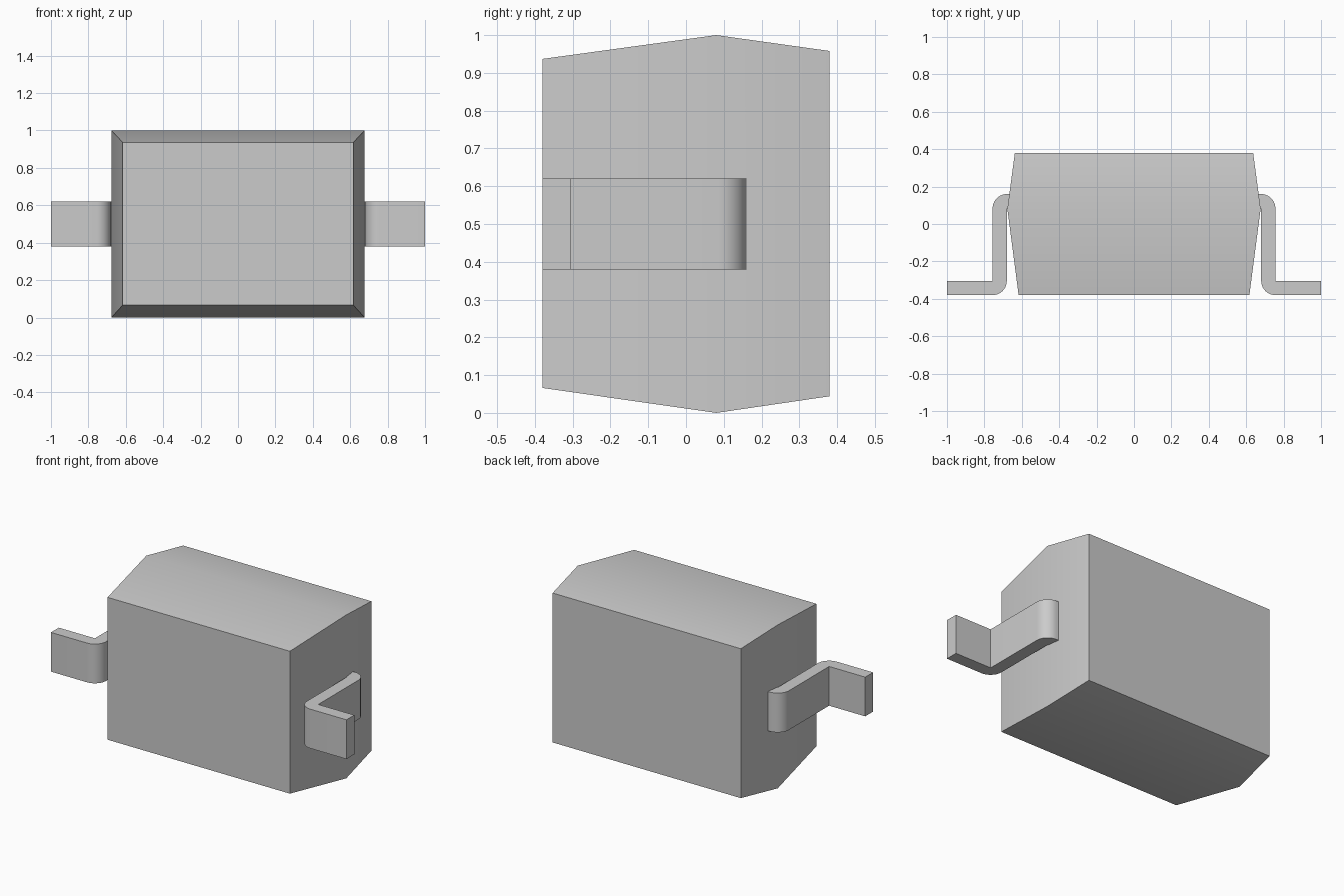
import bpy
import bmesh
from math import cos, sin, pi, radians

cube = bpy.data.objects.get("Cube")
if cube:
    bpy.data.objects.remove(cube, do_unlink=True)

GREY = (0.6, 0.6, 0.6, 1)
grey = bpy.data.materials.new("plain grey")
grey.use_nodes = True
grey.diffuse_color = GREY
grey.node_tree.nodes["Principled BSDF"].inputs["Base Color"].default_value = GREY


def loft(name, rings):
    """Skin a list of matching closed rings and cap both ends."""
    bm = bmesh.new()
    loops = [[bm.verts.new(p) for p in ring] for ring in rings]
    n = len(loops[0])
    for a, b in zip(loops, loops[1:]):
        for i in range(n):
            j = (i + 1) % n
            bm.faces.new((a[i], a[j], b[j], b[i]))
    bm.faces.new(loops[0])
    bm.faces.new(loops[-1])
    bmesh.ops.recalc_face_normals(bm, faces=bm.faces)
    mesh = bpy.data.meshes.new(name)
    bm.to_mesh(mesh)
    bm.free()
    mesh.materials.append(grey)
    obj = bpy.data.objects.new(name, mesh)
    bpy.context.collection.objects.link(obj)
    bpy.ops.object.select_all(action='DESELECT')
    obj.select_set(True)
    bpy.context.view_layer.objects.active = obj
    bpy.ops.object.shade_smooth_by_angle(angle=radians(30))
    return obj


# Body: widest at the parting line, drafted toward front and back
sections = [(-0.38, 0.617, 0.066, 0.937),
            (0.08, 0.677, 0.0, 1.0),
            (0.38, 0.637, 0.044, 0.958)]
loft("body", [[(-w, y, lo), (w, y, lo), (w, y, hi), (-w, y, hi)]
              for y, w, lo, hi in sections])


# Leads: bent strips with rounded outer corners and sharp inner ones
def arc(cx, cy, start, end, r=0.076, steps=10):
    angles = [start + (end - start) * k / steps for k in range(steps + 1)]
    return [(cx + r * cos(a), cy + r * sin(a)) for a in angles]


INNER, OUTER, FOOT, TOP = 0.68, 0.756, -0.304, 0.084
profile = ([(0.64, TOP), (INNER, TOP)]
           + arc(OUTER, FOOT, pi, 1.5 * pi)
           + [(1.0, FOOT - 0.076), (1.0, FOOT), (OUTER, FOOT)]
           + arc(INNER, TOP, 0, pi / 2)
           + [(0.64, TOP + 0.076)])
for name, side in (("left_lead", 1), ("right_lead", -1)):
    loft(name, [[(side * x, y, z) for x, y in profile] for z in (0.38, 0.62)])
